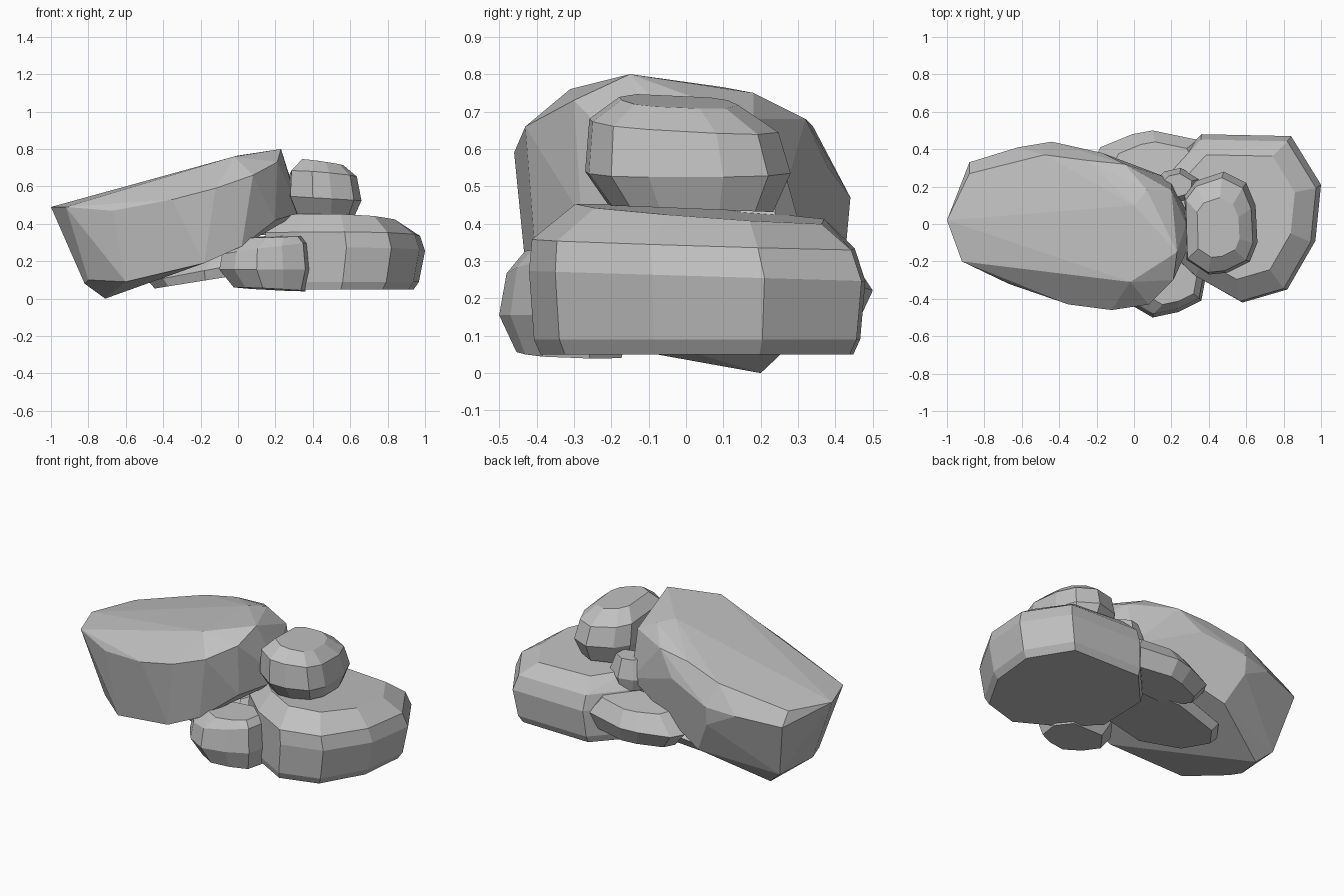
import bpy
import bmesh
from math import radians
from mathutils import Vector

default_cube = bpy.data.objects.get("Cube")
if default_cube:
    bpy.data.objects.remove(default_cube, do_unlink=True)

# One plain stone colour for the whole pile
stone = bpy.data.materials.new("stone_grey")
stone.use_nodes = True
stone_colour = (0.53, 0.53, 0.53, 1)
stone.diffuse_color = stone_colour
shader = next(n for n in stone.node_tree.nodes if n.type == "BSDF_PRINCIPLED")
shader.inputs["Base Color"].default_value = stone_colour


def hull_rock(name, points):
    """Wrap a faceted, flat-shaded stone around a set of corner points."""
    mesh = bpy.data.meshes.new(name)
    bm = bmesh.new()
    for point in points:
        bm.verts.new(point)
    result = bmesh.ops.convex_hull(bm, input=bm.verts[:])
    inside = {v for v in result["geom_interior"] if isinstance(v, bmesh.types.BMVert)}
    inside.update(v for v in bm.verts if not v.link_faces)
    bmesh.ops.delete(bm, geom=list(inside), context="VERTS")
    bmesh.ops.dissolve_limit(bm, angle_limit=radians(5), verts=bm.verts[:], edges=bm.edges[:])
    bmesh.ops.recalc_face_normals(bm, faces=bm.faces[:])
    bm.to_mesh(mesh)
    bm.free()
    mesh.materials.append(stone)
    rock = bpy.data.objects.new(name, mesh)
    bpy.context.collection.objects.link(rock)
    return rock


def layered_rock(name, outline, layers):
    """Stack scaled copies of a plan outline; each layer is
    (height, scale, shift_x, shift_y, slope_x, slope_y)."""
    corners = [Vector(corner) for corner in outline]
    centre = sum(corners, Vector((0, 0))) / len(corners)
    points = []
    for height, scale, shift_x, shift_y, slope_x, slope_y in layers:
        for corner in corners:
            offset = (corner - centre) * scale
            place = centre + offset + Vector((shift_x, shift_y))
            z = height + offset.x * slope_x + offset.y * slope_y
            points.append((place.x, place.y, z))
    return hull_rock(name, points)


# Large leaning slab: flat top, chamfered rim, narrower underside
slab_top = [
    (-1, .02, .49), (-.92, -.2, .49), (-.48, -.25, .61), (-.33, -.33, .64),
    (-.02, -.31, .76), (.23, -.15, .8), (.07, .18, .75), (0, .1, .765),
    (-.25, .34, .66), (-.48, .37, .6), (-.88, .27, .5),
]
slab_rim = [
    (-.67, -.32, .47), (-.5, -.36, .48), (-.35, -.43, .53), (-.12, -.46, .59),
    (.08, -.43, .66), (.21, -.3, .73), (.28, 0, .64), (.2, .18, .68),
    (-.05, .32, .68), (-.17, .38, .55), (-.44, .44, .47), (-.62, .41, .45),
    (-.88, .33, .42),
]
slab_base = [
    (-.82, -.05, .08), (-.8, -.14, .1), (-.6, -.3, .09), (-.18, -.42, .19),
    (.02, -.4, .28), (.2, -.28, .42), (.33, -.04, .46), (.2, .24, .4),
    (-.34, .37, .16), (-.44, .43, .36), (-.71, .2, 0), (-.8, .24, .08),
]
hull_rock("leaning_slab", slab_top + slab_rim + slab_base)

# Broad boulder lying flat on the left
layered_rock(
    "broad_boulder",
    [(.36, .48), (.84, .47), (1, .21), (.97, -.09), (.82, -.35),
     (.58, -.42), (.33, -.28), (.14, -.1), (.15, .25)],
    [(.05, .93, -.03, 0, 0, 0), (.09, .97, -.02, 0, 0, 0),
     (.26, 1, 0, 0, 0, -.03), (.345, .96, -.01, -.01, -.01, -.03),
     (.43, .74, -.03, .01, -.04, -.07)],
)

# Rounded stone resting on the broad boulder
layered_rock(
    "upper_stone",
    [(.27, .15), (.33, .23), (.48, .28), (.6, .22), (.65, .1),
     (.66, -.1), (.62, -.2), (.5, -.26), (.4, -.27), (.28, -.19)],
    [(.44, .8, 0, .01, 0, -.04), (.535, 1, 0, 0, -.06, 0),
     (.66, .92, -.01, -.01, -.08, -.06), (.725, .58, -.02, -.02, -.14, -.05)],
)

# Small stone leaning out at the front
layered_rock(
    "front_stone",
    [(-.1, -.32), (-.02, -.43), (.1, -.5), (.24, -.47), (.36, -.41),
     (.39, -.25), (.3, -.14), (.02, -.16)],
    [(.05, .78, .02, .01, -.05, -.03), (.155, 1, 0, 0, 0, 0),
     (.27, .94, 0, .01, .13, -.03), (.33, .64, .03, .01, .03, .02)],
)

# Low stone at the back
layered_rock(
    "back_stone",
    [(-.22, .33), (-.18, .41), (-.01, .48), (.1, .5), (.34, .45),
     (.4, .34), (.3, .2), (-.1, .2)],
    [(.125, .82, .02, -.02, .04, 0), (.22, 1, 0, 0, .06, 0),
     (.32, .7, .02, -.02, .05, -.1)],
)

# Buried stone carrying the slab
layered_rock(
    "buried_stone",
    [(-.48, .14), (-.4, .25), (-.1, .3), (.18, .24), (.26, .06),
     (.1, -.16), (-.18, -.18), (-.4, -.04)],
    [(.105, .9, 0, -.01, .16, 0), (.16, 1, 0, 0, .19, 0),
     (.25, .7, .05, 0, .25, 0)],
)

# Little wedge stone in the gap behind the upper stone
layered_rock(
    "wedge_stone",
    [(.1, .22), (.16, .28), (.25, .3), (.35, .24), (.34, .14), (.2, .1)],
    [(.34, .8, 0, 0, 0, 0), (.41, 1, 0, 0, 0, 0), (.52, .65, 0, 0, 0, 0)],
)
